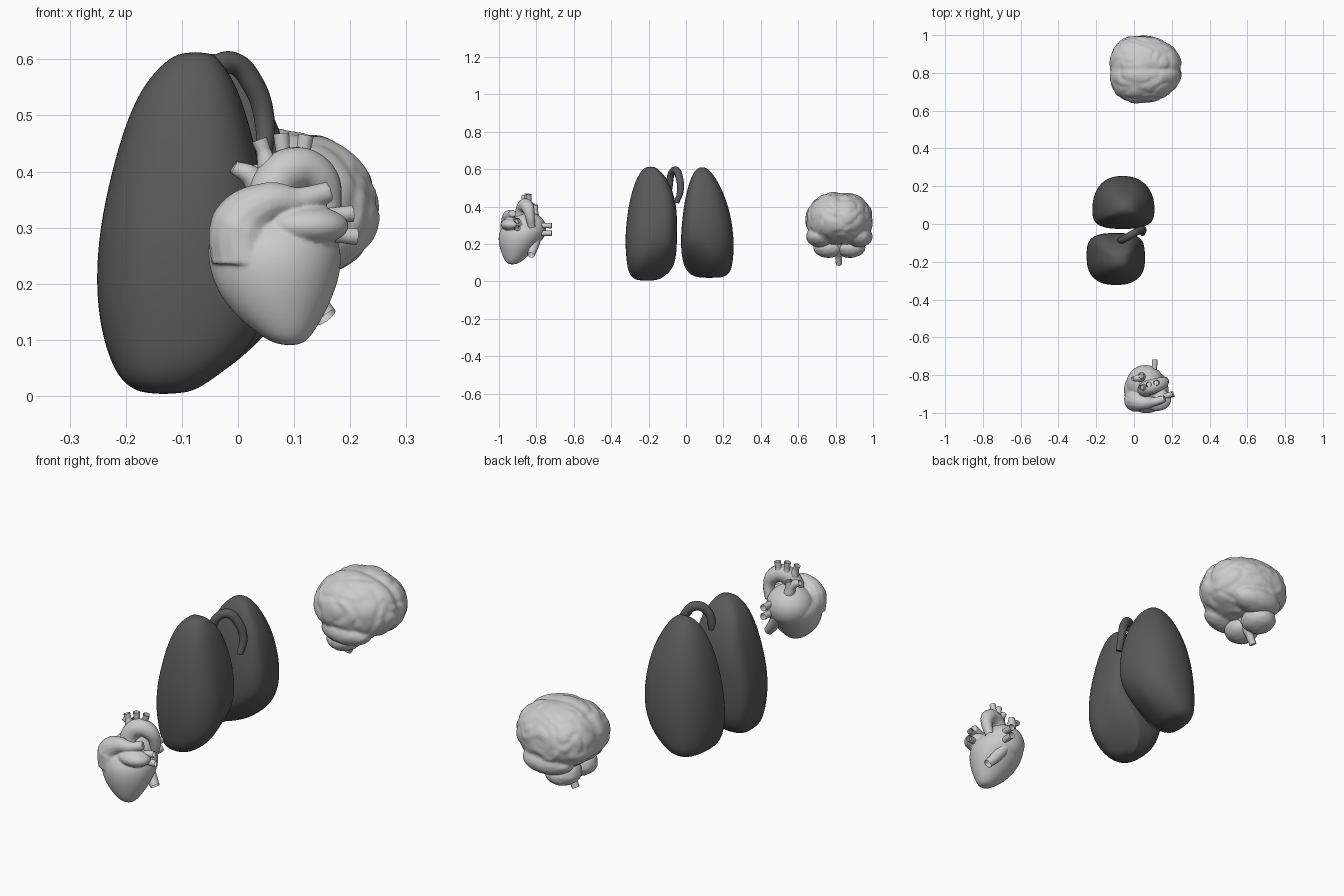
import bpy, bmesh, math
from mathutils import Vector, noise

if "Cube" in bpy.data.objects:
    bpy.data.objects.remove(bpy.data.objects["Cube"])

dark = bpy.data.materials.new("dark_grey")
dark.diffuse_color = (0.1, 0.1, 0.1, 1)
dark.use_nodes = True
dark.node_tree.nodes["Principled BSDF"].inputs["Base Color"].default_value = dark.diffuse_color


def finish(name, bm, subsurf=0, mat=None):
    bmesh.ops.recalc_face_normals(bm, faces=bm.faces)
    me = bpy.data.meshes.new(name)
    bm.to_mesh(me)
    bm.free()
    for p in me.polygons:
        p.use_smooth = True
    ob = bpy.data.objects.new(name, me)
    bpy.context.collection.objects.link(ob)
    if subsurf:
        mod = ob.modifiers.new("smooth", 'SUBSURF')
        mod.levels = mod.render_levels = subsurf
    if mat:
        me.materials.append(mat)
    return ob


def loft(name, rings, mat=None):
    bm = bmesh.new()
    vs = [[bm.verts.new(p) for p in r] for r in rings]
    n = len(vs[0])
    for a, b in zip(vs, vs[1:]):
        for i in range(n):
            bm.faces.new((a[i], a[(i + 1) % n], b[(i + 1) % n], b[i]))
    bm.faces.new(vs[0])
    bm.faces.new(vs[-1])
    return finish(name, bm, 2, mat)


def to_mesh(obs):
    bpy.ops.object.select_all(action='DESELECT')
    for o in obs:
        o.select_set(True)
    bpy.context.view_layer.objects.active = obs[0]
    bpy.ops.object.convert(target='MESH')


def tube(name, pts, mat=None, caps=False):
    # pts: x, y, z, radius
    cu = bpy.data.curves.new(name, 'CURVE')
    cu.dimensions = '3D'
    cu.bevel_depth = 1
    cu.bevel_resolution = 5
    cu.use_fill_caps = caps
    sp = cu.splines.new('BEZIER')
    sp.bezier_points.add(len(pts) - 1)
    for bp, p in zip(sp.bezier_points, pts):
        bp.co = p[:3]
        bp.radius = p[3]
        bp.handle_left_type = bp.handle_right_type = 'AUTO'
    ob = bpy.data.objects.new(name, cu)
    bpy.context.collection.objects.link(ob)
    to_mesh([ob])
    for p in ob.data.polygons:
        p.use_smooth = True
    if mat:
        ob.data.materials.clear()
        ob.data.materials.append(mat)
    return ob


def blob(name, c, r, shape=None, sub=4):
    bm = bmesh.new()
    bmesh.ops.create_icosphere(bm, subdivisions=sub, radius=1)
    for v in bm.verts:
        d = v.co.copy()
        if shape:
            d = shape(d)
        v.co = Vector((c[i] + d[i] * r[i] for i in range(3)))
    return finish(name, bm)


def fuse(obs, voxel, rounds):
    # merge overlapping parts into one soft skin
    to_mesh(obs)
    bpy.ops.object.join()
    ob = obs[0]
    m = ob.modifiers.new("skin", 'REMESH')
    m.mode, m.voxel_size, m.use_smooth_shade = 'VOXEL', voxel, True
    s = ob.modifiers.new("soften", 'SMOOTH')
    s.factor, s.iterations = 0.5, rounds


def spow(v, e):
    return math.copysign(abs(v) ** e, v)


# Lungs: D-shaped sections (z, x min, x max, y outer, y inner)
def lung(name, table, split, box, flat):
    rings = []
    for z, x0, x1, yo, yi in table:
        ys = yi + split * (yo - yi)
        ring = []
        for i in range(24):
            a = math.tau * i / 24
            s, c = math.sin(a), math.cos(a)
            x = (x0 + x1) / 2 + (x1 - x0) / 2 * spow(c, box if s > 0 else flat + .12)
            y = ys + ((yo - ys) if s > 0 else (yi - ys)) * abs(s) ** (box if s > 0 else flat)
            # hollow at the lower front of the inner side
            w = max(0, c) * max(0, 0.3 - s) * math.exp(-((z - 0.08) / 0.08) ** 2)
            ring.append((x - 0.11 * w, y, z))
        rings.append(ring)
    loft(name, rings, dark)


lung("lung_near", [
    (.613, -.1, -.05, -.21, -.17), (.598, -.13, -.03, -.235, -.145),
    (.55, -.173, .0, -.265, -.1), (.48, -.203, .022, -.29, -.07),
    (.4, -.226, .042, -.308, -.05), (.3, -.248, .06, -.322, -.046),
    (.2, -.255, .065, -.326, -.048), (.12, -.246, .055, -.32, -.053),
    (.06, -.228, .008, -.312, -.075), (.022, -.205, -.05, -.292, -.12),
    (.003, -.17, -.085, -.26, -.16)], .45, .8, .56)
lung("lung_far", [
    (.61, -.065, -.03, .1, .075), (.597, -.092, .002, .125, .05),
    (.55, -.133, .038, .162, .025), (.48, -.167, .075, .198, .003),
    (.4, -.193, .098, .228, -.012), (.3, -.213, .113, .25, -.024),
    (.2, -.223, .11, .258, -.029), (.12, -.222, .075, .254, -.022),
    (.07, -.212, .02, .245, -.006), (.035, -.192, -.03, .228, .02),
    (.018, -.15, -.07, .19, .07)], .35, .88, .62)
tube("windpipe_loop", [
    (-.06, -.11, .4, .016), (-.072, -.09, .5, .018), (-.05, -.078, .575, .019),
    (-.012, -.055, .594, .02), (.027, -.036, .555, .02), (.048, -.03, .485, .018),
    (.045, -.05, .42, .014)], dark, True)

# Heart body: (z, x min, x max, y min, y max)
rings = []
for z, x0, x1, y0, y1 in [
        (.09, .075, .11, -.945, -.91), (.103, .043, .13, -.967, -.88),
        (.15, -.014, .158, -.988, -.83), (.2, -.046, .18, -1.003, -.785),
        (.25, -.057, .188, -1.005, -.755), (.285, -.053, .178, -.99, -.758),
        (.315, -.025, .145, -.965, -.785), (.34, .015, .105, -.94, -.82)]:
    rings.append([((x0 + x1) / 2 + (x1 - x0) / 2 * math.cos(math.tau * i / 20),
                   (y0 + y1) / 2 + (y1 - y0) / 2 * math.sin(math.tau * i / 20), z)
                  for i in range(20)])
body = loft("heart_body", rings)
chamber = blob("heart_back_chamber", (.06, -.845, .28), (.1, .098, .09))
auricle = blob("heart_auricle", (.122, -.93, .303), (.075, .06, .036))
trunk = tube("pulmonary_trunk", [(.015, -.93, .24, .064), (.012, -.935, .305, .06),
                                 (.05, -.945, .343, .038), (.11, -.94, .349, .023),
                                 (.163, -.925, .364, .019)], None, True)
fuse([body, chamber, auricle, trunk], .004, 4)

# Heart vessels
tube("aorta", [(.062, -.88, .32, .04), (.064, -.872, .375, .04), (.1, -.86, .405, .039),
               (.142, -.845, .391, .034), (.16, -.835, .35, .025), (.15, -.825, .29, .02)])
for i, (x0, x1, y, z) in enumerate([(.053, .038, -.865, .457), (.083, .077, -.85, .468),
                                    (.112, .121, -.84, .465)]):
    tube(f"aorta_branch_{i}", [(x0, y, .41, .019), ((x0 + x1) / 2, y, .437, .013),
                               (x1, y, z, .0145)])
tube("upper_vein", [(.045, -.81, .3, .028), (.04, -.81, .35, .024),
                    (.028, -.815, .387, .021), (-.008, -.82, .408, .012)])
tube("upper_vein_branch", [(.035, -.81, .37, .02), (.04, -.805, .41, .014)])
tube("lower_vein", [(.085, -.8, .24, .03), (.125, -.815, .18, .024), (.158, -.83, .14, .02)])
for i, z in enumerate((.322, .287)):
    tube(f"side_vein_{i}", [(.13, -.92, z - .005, .018), (.17, -.91, z, .014),
                            (.203 + .008 * i, -.9, z + .003 - .006 * i, .015)])
for i, z in enumerate((.298, .257)):
    tube(f"back_vein_{i}", [(.1, -.82, z, .018), (.108, -.76, z, .014), (.11, -.718, z, .015)])


# Brain: softly folded surface with a long middle groove
def folds(p, f, amount):
    q = p + 0.3 * noise.noise_vector(p * 2)
    return amount * (0.4 - math.exp(-(noise.noise(q * f) / 0.22) ** 2))


def cerebrum(d):
    p = Vector((spow(d.x, .9), spow(d.y, .86), spow(d.z, .95)))
    p.y *= 1 - 0.13 * d.x
    if d.z < 0:
        p.z *= 0.86
        p.x *= 1 - 0.12 * d.z * d.z
    groove = 0.05 * math.exp(-(d.y / 0.06) ** 2) * min(1, max(0, d.z + 0.6))
    return p * (1 + folds(d, 2.4, 0.04) - groove)


def lobe(d):
    return d * (1 + folds(d + Vector((3, 1, 2)), 1.8, 0.03))


parts = [blob("brain", (.06, .82, .325), (.192, .178, .152), cerebrum, 5)]
for side, s in (("near", -1), ("far", 1)):
    parts.append(blob("temporal_lobe_" + side, (.055, .82 + s * .105, .24), (.12, .072, .058), lobe))
    blob("cerebellum_" + side, (.01, .82 + s * .058, .18), (.076, .08, .054), lobe)
fuse(parts, .006, 6)
tube("brain_stem", [(.045, .817, .22, .035), (.03, .817, .17, .028),
                    (.01, .817, .13, .018), (-.01, .817, .09, .016)], None, True)
